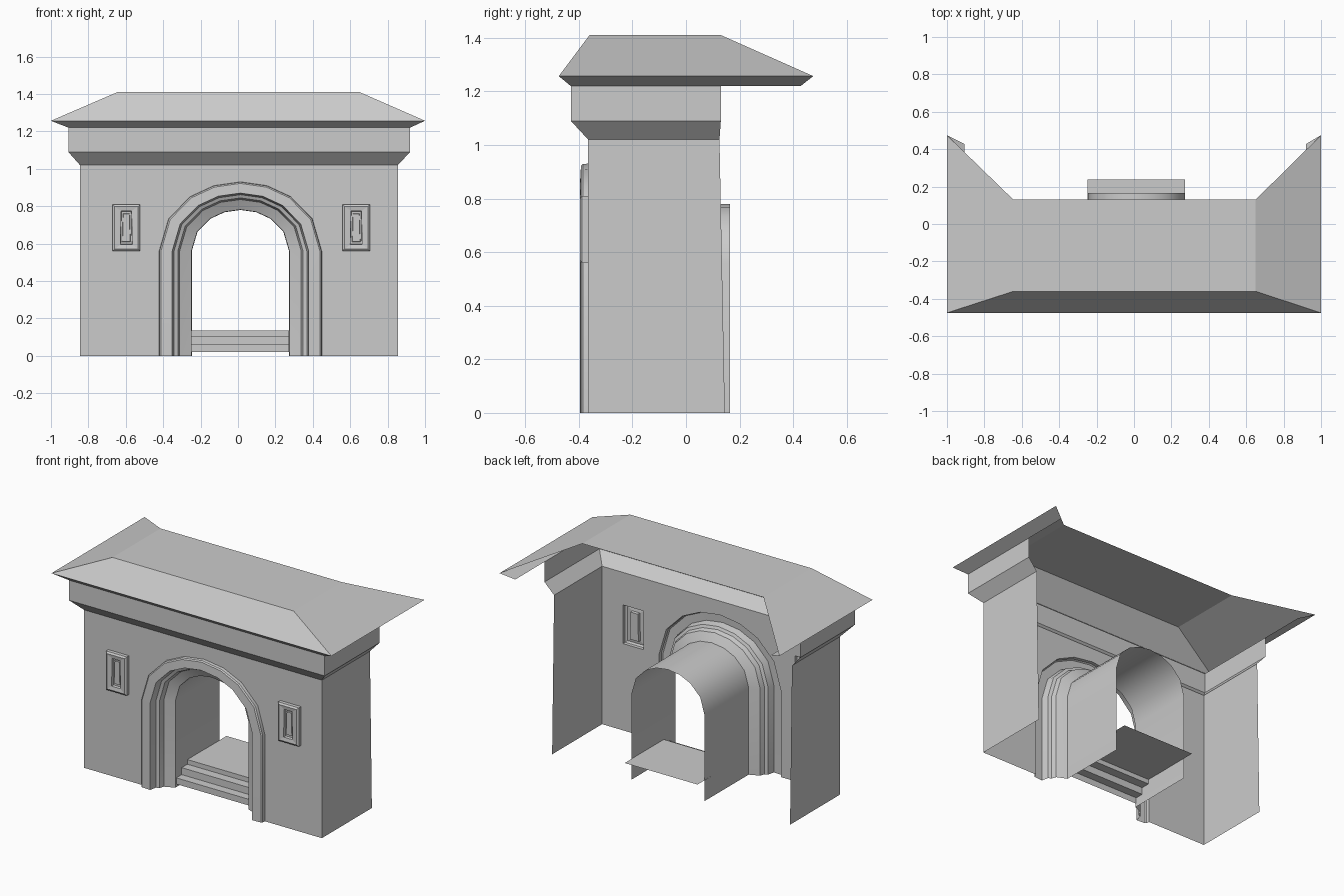
import bpy
import bmesh
import math

if "Cube" in bpy.data.objects:
    bpy.data.objects.remove(bpy.data.objects["Cube"], do_unlink=True)

stone = bpy.data.materials.new("grey stone")
stone.use_nodes = True
grey = (0.6, 0.6, 0.6, 1)
stone.diffuse_color = grey
stone.node_tree.nodes["Principled BSDF"].inputs["Base Color"].default_value = grey


def finish(name, bm, smooth=False):
    """Turn a bmesh into a named stone object."""
    mesh = bpy.data.meshes.new(name)
    bm.to_mesh(mesh)
    bm.free()
    mesh.materials.append(stone)
    obj = bpy.data.objects.new(name, mesh)
    bpy.context.collection.objects.link(obj)
    if smooth:
        bpy.ops.object.select_all(action="DESELECT")
        obj.select_set(True)
        bpy.context.view_layer.objects.active = obj
        bpy.ops.object.shade_smooth_by_angle(angle=math.radians(32))
    return obj


def loft(name, rings, closed=False, cap=False, smooth=False):
    """Skin a sheet across rings of equal point count."""
    bm = bmesh.new()
    rows = [[bm.verts.new(p) for p in ring] for ring in rings]
    for a, b in zip(rows, rows[1:]):
        n = len(a)
        for i in range(n if closed else n - 1):
            j = (i + 1) % n
            bm.faces.new((a[i], a[j], b[j], b[i]))
    if cap:
        bm.faces.new(rows[-1])
    return finish(name, bm, smooth)


def plan(x0, x1, front, back, z):
    """Three-sided plan, open at the back."""
    return [(x0, back, z), (x0, front, z), (x1, front, z), (x1, back, z)]


LEFT, RIGHT, FRONT, TOP = -0.845, 0.855, -0.365, 1.02
CX, SPRING = 0.013, 0.56


def arch(a, y):
    """Elliptical arch on straight legs with half width a."""
    rise = 0.22 + (a - 0.26) * 0.86
    angles = [0, 28, 52, 71, 90, 109, 128, 152, 180]
    curve = [(CX + a * math.cos(math.radians(t)), y,
              SPRING + rise * math.sin(math.radians(t))) for t in angles]
    return [(CX + a, y, 0)] + curve + [(CX - a, y, 0)]


def rect(cx, cz, w, h, y, taper=0):
    return [(cx - w, y, cz - h), (cx + w, y, cz - h),
            (cx + w - taper, y, cz + h), (cx - w + taper, y, cz + h)]


# Front wall, with openings for the arch and the two windows
windows = {"right": -0.597, "left": 0.632}
WZ, WW, WH = 0.685, 0.074, 0.125
outline = [(LEFT, FRONT, 0), (LEFT, FRONT, TOP), (RIGHT, FRONT, TOP), (RIGHT, FRONT, 0)]
loops = [outline + arch(0.435, FRONT)]
loops += [rect(x, WZ, WW, WH, FRONT) for x in windows.values()]
bm = bmesh.new()
for points in loops:
    vs = [bm.verts.new(p) for p in points]
    for i, v in enumerate(vs):
        bm.edges.new((v, vs[(i + 1) % len(vs)]))
bmesh.ops.triangle_fill(bm, use_beauty=True, edges=bm.edges[:], normal=(0, -1, 0))
for f in bm.faces:
    f.normal_update()
    if f.normal.y > 0:
        f.normal_flip()
finish("front_wall", bm)

# Side walls, leaning slightly at the open back
for name, x in (("right_wall", LEFT), ("left_wall", RIGHT)):
    rings = [[(x, 0.145, 0), (x, FRONT, 0)], [(x, 0.125, TOP), (x, FRONT, TOP)]]
    if x > 0:
        rings = [ring[::-1] for ring in rings]
    loft(name, rings)

# Flared cornice under the roof
loft("cornice", [
    plan(LEFT, RIGHT, FRONT, 0.125, TOP),
    plan(-0.907, 0.92, -0.43, 0.13, 1.09),
    plan(-0.907, 0.92, -0.43, 0.13, 1.22),
])

# Roof: undercut eave, slopes and flat top
loft("roof", [
    plan(-0.907, 0.92, -0.43, 0.428, 1.22),
    plan(-1, 1, -0.475, 0.475, 1.257),
    plan(-0.645, 0.65, -0.36, 0.13, 1.41),
], cap=True)

# Stepped arch moulding
profile = [(0.435, -0.365), (0.433, -0.385), (0.425, -0.392), (0.365, -0.395),
           (0.355, -0.35), (0.335, -0.342), (0.325, -0.312),
           (0.308, -0.304), (0.262, -0.284)]
loft("arch_moulding", [arch(a, y) for a, y in profile], smooth=True)

# Passage vault behind the moulding
loft("passage", [arch(0.262, -0.284), arch(0.26, 0.165)], smooth=True)

# Steps and landing inside the passage
steps = [(-0.275, 0.02), (-0.275, 0.06), (-0.22, 0.06), (-0.22, 0.105),
         (-0.162, 0.105), (-0.162, 0.135), (0.237, 0.135)]
loft("steps", [[(x, y, z) for y, z in steps] for x in (0.272, -0.248)])

# Windows: raised frame with a tapered slot and an inner plate
for side, x in windows.items():
    loft(side + "_window_frame", [
        rect(x, WZ, WW, WH, FRONT),
        rect(x, WZ, WW, WH, -0.388),
        rect(x, WZ, WW - 0.011, WH - 0.011, -0.396),
        rect(x, WZ, 0.032, 0.09, -0.392, 0.004),
        rect(x, WZ, 0.030, 0.088, -0.374, 0.004),
    ], closed=True, cap=True)
    loft(side + "_window_plate", [
        rect(x, WZ, 0.022, 0.076, -0.374, 0.004),
        rect(x, WZ, 0.020, 0.074, -0.382, 0.004),
    ], closed=True, cap=True)
